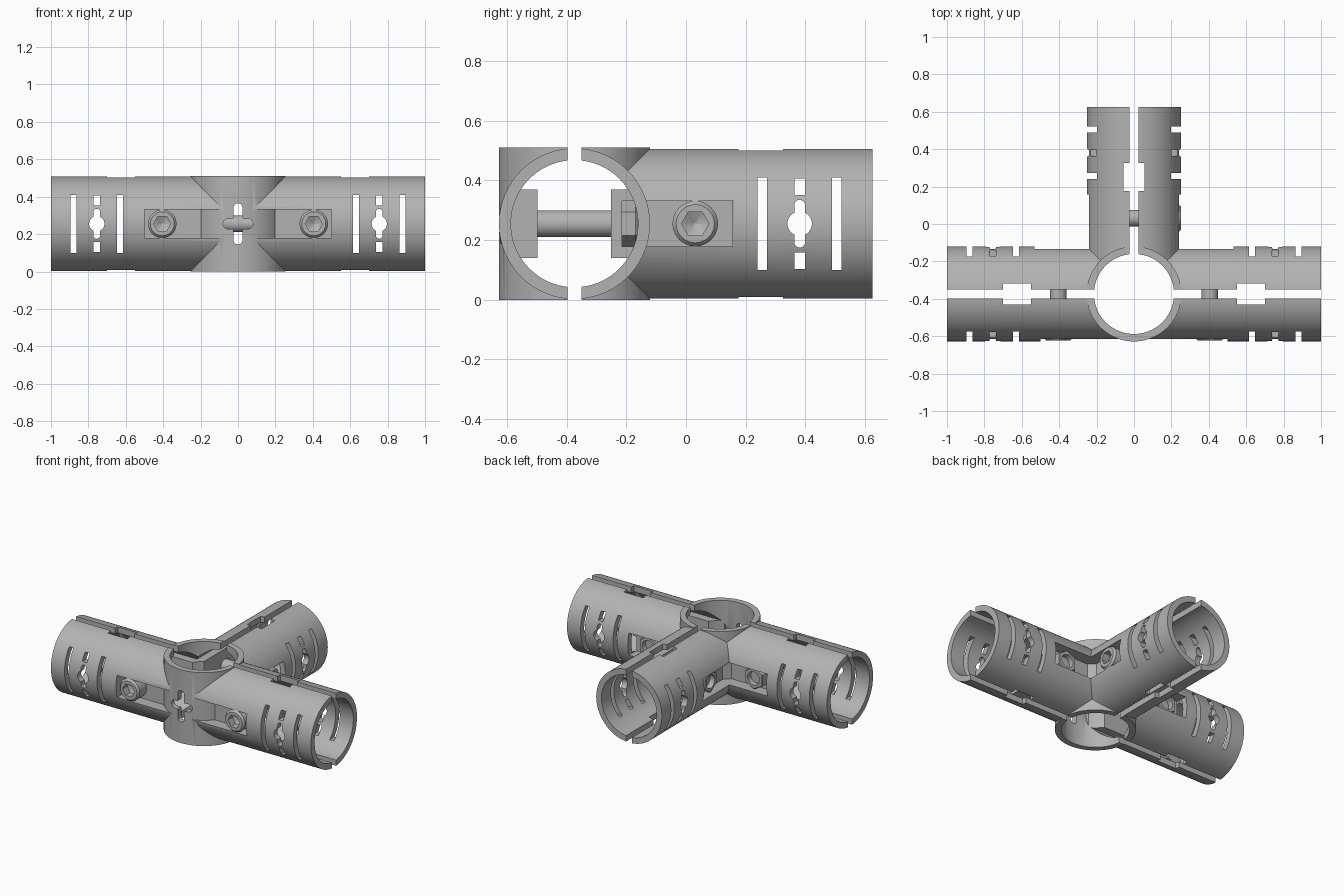
import bpy
import bmesh
from math import pi, cos, sin, copysign
from mathutils import Matrix, Vector

if "Cube" in bpy.data.objects:
    bpy.data.objects.remove(bpy.data.objects["Cube"])

HUB = Matrix.Translation((0, -0.374, 0.255))   # centre where the tubes meet
R_OUT, R_IN = 0.253, 0.213
BOLT_D = 0.405                                 # bolt distance along each arm

steel = bpy.data.materials.new("grey metal")
steel.use_nodes = True
steel.diffuse_color = (0.45, 0.45, 0.45, 1)
steel.node_tree.nodes["Principled BSDF"].inputs["Base Color"].default_value = (0.45, 0.45, 0.45, 1)


def finish(name, bm, matrix):
    bmesh.ops.transform(bm, matrix=HUB @ matrix, verts=bm.verts)
    bmesh.ops.recalc_face_normals(bm, faces=bm.faces)
    mesh = bpy.data.meshes.new(name)
    bm.to_mesh(mesh)
    bm.free()
    mesh.materials.append(steel)
    obj = bpy.data.objects.new(name, mesh)
    bpy.context.collection.objects.link(obj)
    return obj


def turn(angle):
    return Matrix.Rotation(angle, 4, 'Z')


def box(x, y, z, angle=0.0):
    """Box from (min, max) pairs, in the frame of an arm pointing along angle."""
    bm = bmesh.new()
    bmesh.ops.create_cube(bm, size=1)
    for v in bm.verts:
        v.co = Vector([(lo + hi) / 2 + c * (hi - lo)
                       for c, (lo, hi) in zip(v.co, (x, y, z))])
    return finish("cutter", bm, turn(angle))


def lathe(name, profile, sides, matrix, phase=0.0, stretch=(0, 0)):
    """Capped solid of (radius, height) rings; stretch pulls a ring into a slot."""
    bm = bmesh.new()
    rings = []
    for r, h in profile:
        ring = []
        for i in range(sides):
            c, s = cos(phase + 2 * pi * i / sides), sin(phase + 2 * pi * i / sides)
            ring.append(bm.verts.new((r * c + copysign(stretch[0], c),
                                      r * s + copysign(stretch[1], s), h)))
        rings.append(ring)
    for a, b in zip(rings, rings[1:]):
        for i in range(sides):
            j = (i + 1) % sides
            bm.faces.new((a[i], a[j], b[j], b[i]))
    bm.faces.new(rings[0])
    bm.faces.new(rings[-1])
    return finish(name, bm, matrix)


def along_x(start, end, radius, angle=0.0, name="cutter"):
    return lathe(name, [(radius, start), (radius, end)], 96,
                 turn(angle) @ Matrix.Rotation(pi / 2, 4, 'Y'))


def across(d, angle):
    """Frame whose z axis runs across an arm at distance d."""
    return turn(angle) @ Matrix.Translation((d, 0, 0)) @ Matrix.Rotation(-pi / 2, 4, 'X')


def slot(d, y0, y1, radius, angle, stretch=(0, 0)):
    """Round-ended cutter running across an arm."""
    return lathe("cutter", [(radius, y0), (radius, y1)], 32, across(d, angle),
                 pi / 32, stretch)


def measure(mesh):
    bm = bmesh.new()
    bm.from_mesh(mesh)
    closed = all(len(e.link_faces) == 2 for e in bm.edges)
    volume = bm.calc_volume()
    bm.free()
    return closed, volume


def combine(target, other, operation='DIFFERENCE'):
    """Boolean that keeps the first solver result which is closed and sensible."""
    before = measure(target.data)[1]
    mod = target.modifiers.new("cut", 'BOOLEAN')
    mod.operation = operation
    mod.object = other
    for solver in ('MANIFOLD', 'EXACT'):
        mod.solver = solver
        bpy.context.view_layer.update()
        graph = bpy.context.evaluated_depsgraph_get()
        mesh = bpy.data.meshes.new_from_object(target.evaluated_get(graph))
        closed, volume = measure(mesh)
        change = volume - before if operation == 'UNION' else before - volume
        if closed and change > 1e-7 and volume > 0:
            break
    target.modifiers.remove(mod)
    if change > 0:
        target.data = mesh
    bpy.data.objects.remove(other)


def smooth(obj):
    bpy.ops.object.select_all(action='DESELECT')
    obj.select_set(True)
    bpy.context.view_layer.objects.active = obj
    bpy.ops.object.shade_smooth_by_angle(angle=pi / 6)


# Arms: direction, bolt head side, then (start, end) of the clamp recess per side
FRONT, BACK = (0.003, 0.5), (0.165, 0.533)
ARMS = {
    "right": (0.0, -1, {-1: FRONT, 1: BACK}),
    "left": (pi, 1, {1: FRONT, -1: BACK}),
    "rear": (pi / 2, -1, {-1: BACK, 1: BACK}),
}


def side_range(side, lo, hi):
    return (lo, hi) if side > 0 else (-hi, -lo)


# Outer body with flat clamp recesses, then the upright ring
body = along_x(-1, 1, R_OUT, name="tube_connector")
combine(body, along_x(0.011, 1, R_OUT - 0.0006, pi / 2), 'UNION')
for angle, _, recesses in ARMS.values():
    for side, span in recesses.items():
        # the two front recesses overlap slightly across the middle
        combine(body, box((span[0] - 0.006, span[1]), side_range(side, 0.16, 0.32 + span[0]),
                          (-0.0765, 0.0765), angle))
combine(body, lathe("ring", [(R_OUT + 0.0008, -0.255), (R_OUT + 0.0008, 0.255)], 96,
                    Matrix(), pi / 96), 'UNION')

# Bores, leaving the clamp blocks standing inside each arm
for start, radius, angle, owners in ((-1.1, R_IN, 0.0, ("right", "left")),
                                     (0.017, R_IN - 0.0007, pi / 2, ("rear",))):
    bore = along_x(start, 1.1, radius, angle)
    for owner in owners:
        for side in (-1, 1):
            combine(bore, box((0.1, 0.531), side_range(side, 0.123, 0.3),
                              (-0.115, 0.115), ARMS[owner][0]))
    combine(body, bore)
combine(body, lathe("bore", [(R_IN + 0.001, -0.4), (R_IN + 0.001, 0.4)], 96,
                    Matrix(), pi / 96))

# Splits, notches and side openings of every arm
wide = tall = (-0.4, 0.4)
for angle, _, _ in ARMS.values():
    combine(body, box((0.19, 1.1), (-0.023, 0.023), tall, angle))
    combine(body, box((0.55, 0.70), (-0.056, 0.056), tall, angle))
    for d in (0.63, 0.88):
        combine(body, box((d - 0.016, d + 0.016), wide, (-0.155, 0.155), angle))
    for z in ((0.097, 0.152), (-0.152, -0.097)):
        combine(body, box((0.737, 0.773), wide, z, angle))
    combine(body, slot(0.755, -0.4, 0.4, 0.041, angle))
    combine(body, slot(0.755, -0.41, 0.41, 0.018, angle, (0, 0.062)))

# Rounded cross opening in the front of the ring
combine(body, slot(0, -0.4, -0.1, 0.04, 0))
combine(body, slot(0, -0.41, -0.11, 0.027, 0, (0.053, 0)))
combine(body, slot(0, -0.42, -0.12, 0.024, 0, (0, 0.086)))
smooth(body)

# Clamp bolts: shaft, socket head and nut
for name, (angle, side, _) in ARMS.items():
    frame = across(BOLT_D, angle)
    flipped = frame @ Matrix.Rotation(pi, 4, 'X')
    head_frame, nut_frame = (frame, flipped) if side > 0 else (flipped, frame)
    smooth(lathe(name + "_bolt_shaft", [(0.045, -0.175), (0.045, 0.175)], 32, frame))
    head = lathe(name + "_bolt_head", [(0.076, 0.158), (0.076, 0.236), (0.064, 0.25)],
                 48, head_frame)
    combine(head, lathe("socket", [(0.004, 0.178), (0.046, 0.2), (0.046, 0.3)],
                        6, head_frame))
    smooth(head)
    nut = lathe(name + "_nut", [(0.0775, 0.158), (0.0775, 0.205), (0.072, 0.211)],
                6, nut_frame, pi / 2)
    combine(nut, lathe("hole", [(0.046, 0.1), (0.046, 0.3)], 32, nut_frame))
    smooth(nut)
